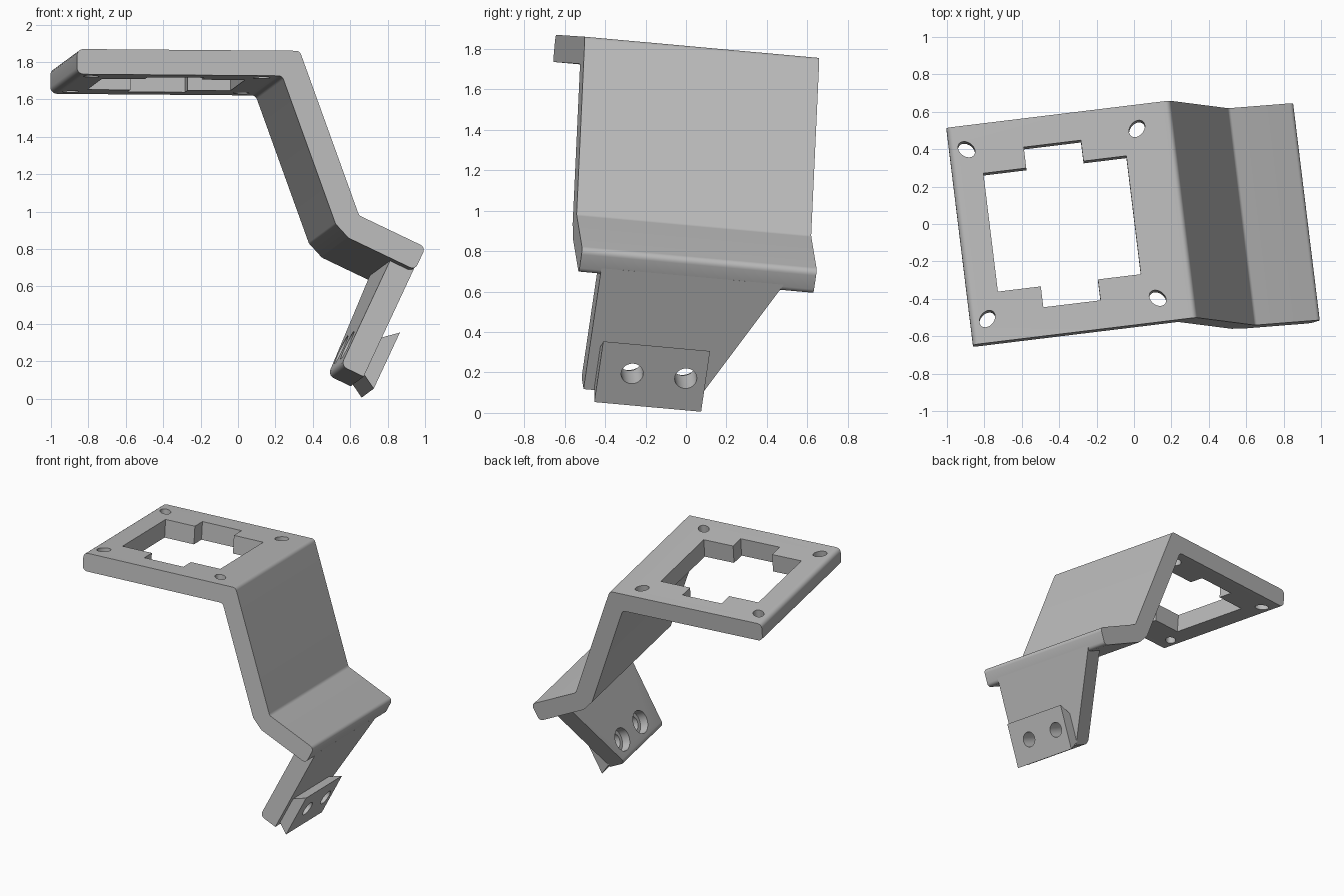
import bpy, bmesh, math
from mathutils import Matrix, Vector

if "Cube" in bpy.data.objects:
    bpy.data.objects.remove(bpy.data.objects["Cube"], do_unlink=True)

T = 0.135        # sheet thickness
WIDTH = 1.173    # bracket width

grey = bpy.data.materials.new("light grey")
grey.use_nodes = True
grey.diffuse_color = (0.5, 0.5, 0.5, 1)
grey.node_tree.nodes["Principled BSDF"].inputs["Base Color"].default_value = (0.5, 0.5, 0.5, 1)

# Tilted frame of the whole bracket: origin at the front end of the crest
u = Vector((0.9926, 0.121, -0.008)).normalized()
v = Vector((-0.119, 0.989, -0.0895))
v = (v - v.dot(u) * u).normalized()
w = u.cross(v)
frame = Matrix((u, v, w)).transposed().to_4x4()
frame.translation = (0.33, -0.5, 1.86)
# Frame of the hanging tab: x outwards, y along the width, z up the tab
tab_frame = frame @ Matrix.Translation((0.618, 0, -1.171)) @ Matrix.Rotation(math.radians(25.15), 4, 'Y')


def rounded(corners, steps=5):
    """Turn (x, y, radius) corners into an outline with arcs."""
    out = []
    for i, (x, y, r) in enumerate(corners):
        p = Vector((x, y))
        if r == 0:
            out.append(p)
            continue
        a = (Vector(corners[i - 1][:2]) - p).normalized()
        b = (Vector(corners[(i + 1) % len(corners)][:2]) - p).normalized()
        half = a.angle(b) / 2
        centre = p + (a + b).normalized() * r / math.sin(half)
        start = (p + a * r / math.tan(half) - centre).normalized()
        end = (p + b * r / math.tan(half) - centre).normalized()
        out += [centre + r * start.slerp(end, k / steps) for k in range(steps + 1)]
    return out


def ellipse(cx, cy, rx, ry, turn=0.0, n=32):
    rot = Matrix.Rotation(turn, 2)
    return [Vector((cx, cy)) + rot @ Vector((rx * math.cos(t), ry * math.sin(t)))
            for t in (2 * math.pi * k / n for k in range(n))]


def prism(name, outline, axis, lo, hi, matrix):
    """Extrude a 2D outline along the local axis from lo to hi."""
    def place(p, h):
        return {'X': (h, p[0], p[1]), 'Y': (p[0], h, p[1]), 'Z': (p[0], p[1], h)}[axis]
    bm = bmesh.new()
    ends = [[bm.verts.new(place(p, h)) for p in outline] for h in (lo, hi)]
    for ring in ends:
        bm.faces.new(ring)
    n = len(outline)
    for i in range(n):
        j = (i + 1) % n
        bm.faces.new((ends[0][i], ends[0][j], ends[1][j], ends[1][i]))
    bmesh.ops.recalc_face_normals(bm, faces=bm.faces)
    mesh = bpy.data.meshes.new(name)
    bm.to_mesh(mesh)
    bm.free()
    mesh.materials.append(grey)
    ob = bpy.data.objects.new(name, mesh)
    ob.matrix_world = matrix
    bpy.context.collection.objects.link(ob)
    return ob


def activate(ob):
    bpy.ops.object.select_all(action='DESELECT')
    ob.select_set(True)
    bpy.context.view_layer.objects.active = ob


def cut(ob, cutters):
    bpy.context.view_layer.update()
    activate(ob)
    for c in cutters:
        m = ob.modifiers.new("cut", 'BOOLEAN')
        m.operation, m.solver, m.object = 'DIFFERENCE', 'EXACT', c
        bpy.ops.object.modifier_apply(modifier=m.name)
        bpy.data.objects.remove(c, do_unlink=True)


def smooth(ob):
    activate(ob)
    bpy.ops.object.shade_smooth_by_angle(angle=math.radians(30))


# Bent sheet: top plate, slope and foot in one profile
profile = rounded([
    (-1.2, 0, 0.035), (0, 0, 0.03), (0.317, -0.881, 0.03), (0.675, -1.049, 0.03),
    (0.618, -1.171, 0.03), (0.26, -1.003, 0.03), (0.19, -0.927, 0.03),
    (-0.095, -T, 0.03), (-1.2, -T, 0.035)])
bracket = prism("bent_bracket", profile, 'Y', 0, WIDTH, frame)

# Stepped window in the top plate
cx, cy = -0.648, WIDTH / 2
quarter = [(0.385, 0.32), (0.154, 0.32), (0.154, 0.433)]
window = []
for sx, sy in ((1, 1), (-1, 1), (-1, -1), (1, -1)):
    part = quarter if sx * sy > 0 else quarter[::-1]
    window += [(cx + sx * x, cy + sy * y) for x, y in part]
cutters = [prism("window_cutter", window, 'Z', -0.3, 0.2, frame)]

# Diagonal screw slots at the plate corners
for sx in (-1, 1):
    for sy in (-1, 1):
        slot = ellipse(cx + sx * 0.459, cy + sy * 0.458, 0.05, 0.037, sx * sy * math.pi / 4)
        cutters.append(prism("slot_cutter", slot, 'Z', -0.3, 0.2, frame))
cut(bracket, cutters)
smooth(bracket)

# Hanging tab with one slanted edge and rounded lower inner edge
tab_profile = rounded([(0, 0.04, 0), (0, -0.625, 0), (-T, -0.625, 0.035), (-T, 0.04, 0)])
tab = prism("hanging_tab", tab_profile, 'Y', 0.108, 1.02, tab_frame)
slant = [(1.021, 0.04), (1.0, 0), (0.65, -0.683), (1.3, -0.683), (1.3, 0.04)]
cutters = [prism("slant_cutter", slant, 'X', -0.4, 0.2, tab_frame)]

# Dovetail block on the outside of the tab
block = prism("dovetail_block", [(-0.01, -0.396), (0.08, -0.319), (0.08, -0.653), (-0.01, -0.6)],
              'Y', 0.16, 0.694, tab_frame)

# Two bolt holes through block and tab, counterbored on the inside
block_cutters = []
for y in (0.326, 0.594):
    hole = ellipse(y, -0.48, 0.055, 0.055)
    cutters.append(prism("hole_cutter", hole, 'X', -0.4, 0.2, tab_frame))
    block_cutters.append(prism("hole_cutter", hole, 'X', -0.4, 0.2, tab_frame))
    bore = ellipse(y, -0.48, 0.083, 0.083)
    cutters.append(prism("bore_cutter", bore, 'X', -0.4, -0.07, tab_frame))
cut(tab, cutters)
cut(block, block_cutters)
smooth(tab)
smooth(block)
